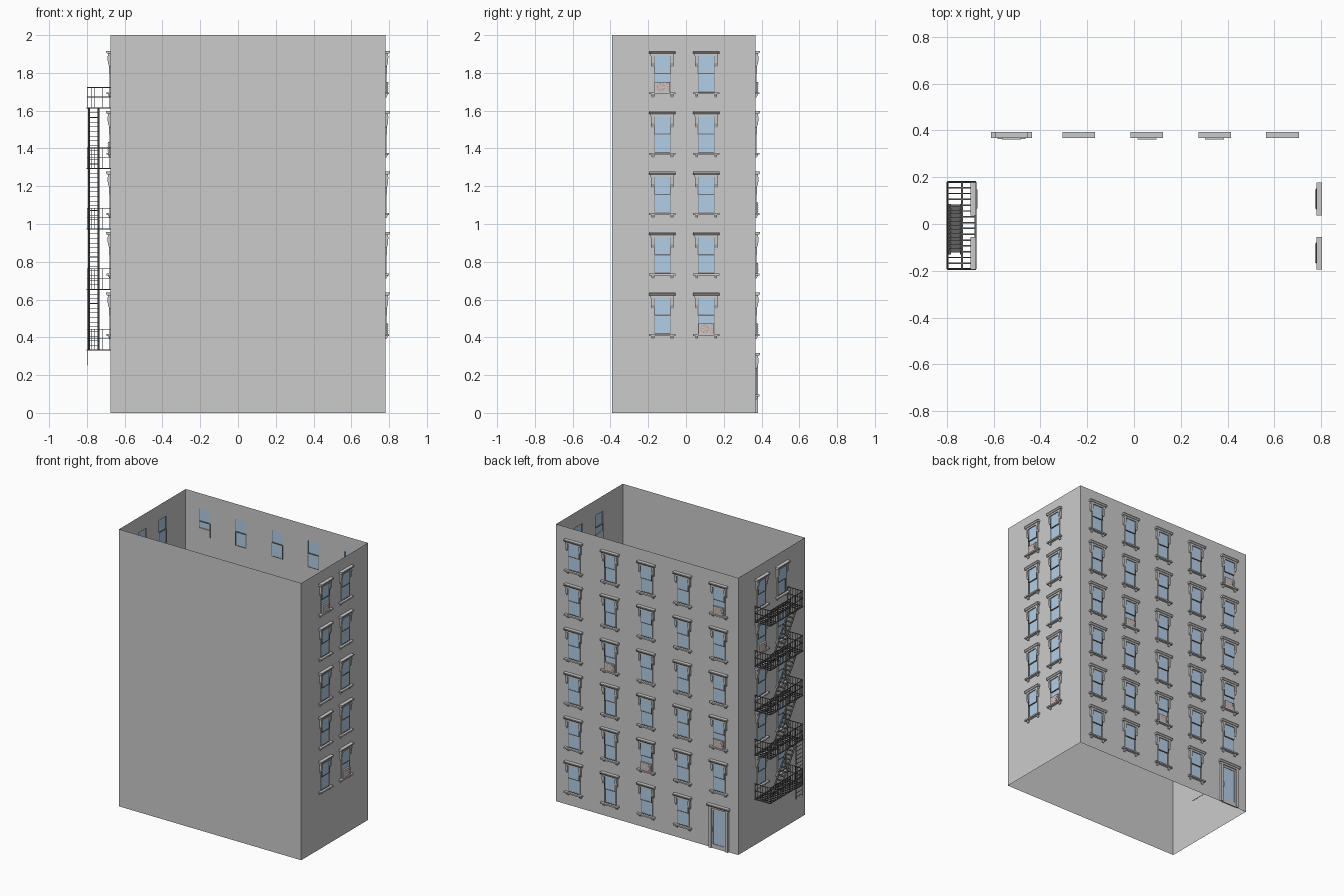
import bpy, bmesh
from math import radians, cos, sin, pi
from mathutils import Matrix, Vector

if "Cube" in bpy.data.objects:
    bpy.data.objects.remove(bpy.data.objects["Cube"])

X0, X1, Y0, Y1, H = -0.675, 0.78, -0.393, 0.368, 2.0
parts = {}


def part(name):
    return parts.setdefault(name, bmesh.new())


def box(name, M, u0, u1, n0, n1, z0, z1):
    S = Matrix.Diagonal((u1 - u0, n1 - n0, z1 - z0, 1))
    T = Matrix.Translation(((u0 + u1) / 2, (n0 + n1) / 2, (z0 + z1) / 2))
    bmesh.ops.create_cube(part(name), size=1, matrix=M @ T @ S)


def prism(name, M, u0, u1, profile):
    # side profile in (outward, up), extruded along the wall
    bm = part(name)
    a, b = [[bm.verts.new(M @ Vector((u, n, z))) for n, z in profile] for u in (u0, u1)]
    k = len(profile)
    bm.faces.new(a)
    bm.faces.new(b[::-1])
    for i in range(k):
        bm.faces.new((a[i], b[i], b[(i + 1) % k], a[(i + 1) % k]))


def beam(name, p, q, w=0.003, d=None):
    p, q = Vector(p), Vector(q)
    v = q - p
    R = v.to_track_quat('Z', 'X').to_matrix().to_4x4()
    S = Matrix.Diagonal((w, d or w, v.length, 1))
    bmesh.ops.create_cube(part(name), size=1,
                          matrix=Matrix.Translation((p + q) / 2) @ R @ S)


def wall(name, M, u0, u1, holes):
    # flat sheet with rectangular openings
    us = sorted({u0, u1} | {h[i] for h in holes for i in (0, 1)})
    zs = sorted({0, H} | {h[i] for h in holes for i in (2, 3)})
    bm = part(name)
    g = [[bm.verts.new(M @ Vector((u, 0, z))) for z in zs] for u in us]
    for i in range(len(us) - 1):
        for j in range(len(zs) - 1):
            cu, cz = (us[i] + us[i + 1]) / 2, (zs[j] + zs[j + 1]) / 2
            if not any(h[0] < cu < h[1] and h[2] < cz < h[3] for h in holes):
                bm.faces.new((g[i][j], g[i][j + 1], g[i + 1][j + 1], g[i + 1][j]))


def sash(M, hw, z0, z1, n, w=0.005):
    for s in (-1, 1):
        a, b = sorted((s * hw, s * (hw - w)))
        box("window_sashes", M, a, b, n, n + 0.005, z0, z1)
    box("window_sashes", M, -hw + w, hw - w, n, n + 0.005, z0, z0 + w)
    box("window_sashes", M, -hw + w, hw - w, n, n + 0.005, z1 - w, z1)
    box("window_glass", M, -hw + w, hw - w, n + 0.002, n + 0.003, z0 + w, z1 - w)


def crown(M, hw, z):
    # stepped lintel
    prism("lintels", M, -hw, hw, [(0, z - 0.015), (0.018, z - 0.015), (0.025, z - 0.006),
                                  (0.025, z), (0, z)])
    box("lintels", M, -hw + 0.008, hw - 0.008, 0, 0.014, z - 0.028, z - 0.015)


def window(M):
    sash(M, 0.045, 0.098, 0.197, 0.004)
    sash(M, 0.045, 0, 0.102, -0.001)
    crown(M, 0.07, 0.22)
    box("sills", M, -0.07, 0.07, 0, 0.02, -0.010, 0)
    for s in (-1, 1):
        # consoles, jambs and sill feet
        a, b = sorted((s * 0.043, s * 0.06))
        prism("lintel_brackets", M, a, b, [(0, 0.135), (0.006, 0.135), (0.014, 0.155),
                                           (0.016, 0.193), (0, 0.193)])
        a, b = sorted((s * 0.043, s * 0.049))
        box("window_jambs", M, a, b, 0, 0.006, 0, 0.135)
        a, b = sorted((s * 0.043, s * 0.058))
        prism("sill_feet", M, a, b, [(0, -0.026), (0.005, -0.026), (0.014, -0.010), (0, -0.010)])


def air_conditioner(M):
    box("air_conditioners", M, -0.041, 0.041, -0.006, 0.014, 0, 0.056)
    for k in range(5):
        z = 0.008 + k * 0.01
        box("cooler_vents", M, -0.037, -0.018, 0.014, 0.0155, z, z + 0.003)
    # fan ring, blades and hub
    C, n = Vector((0.008, 0.0155, 0.028)), 16
    bm = part("cooler_fans")
    ring = [[bm.verts.new(M @ (C + Vector((r * cos(2 * pi * i / n), 0, r * sin(2 * pi * i / n)))))
             for i in range(n)] for r in (0.019, 0.023)]
    for i in range(n):
        j = (i + 1) % n
        bm.faces.new((ring[0][i], ring[0][j], ring[1][j], ring[1][i]))
    for i in range(5):
        t = 2 * pi * i / 5
        bm.faces.new([bm.verts.new(M @ (C + Vector((r * cos(t + o), 0, r * sin(t + o)))))
                      for r, o in ((0.003, 0), (0.018, -0.2), (0.018, 0.3))])


def facade(name, M, u0, u1, cols, rows, coolers, door=None):
    holes = []
    for c, u in enumerate(cols):
        for r in range(rows):
            z = 1.697 - 0.32 * r
            if (c, r) == door:
                holes.append((u - 0.06, u + 0.06, 0, 0.288))
                continue
            W = M @ Matrix.Translation((u, 0, z))
            holes.append((u - 0.045, u + 0.045, z, z + 0.197))
            window(W)
            if (c, r) in coolers:
                air_conditioner(W)
    wall(name, M, u0, u1, holes)


# walls: local x runs along the wall, local y points outward
back = Matrix.Translation((0, Y1, 0))
right = Matrix.Translation((X1, 0, 0)) @ Matrix.Rotation(radians(-90), 4, 'Z')
left = Matrix.Translation((X0, 0, 0)) @ Matrix.Rotation(radians(90), 4, 'Z')
front = Matrix.Translation((0, Y0, 0)) @ Matrix.Rotation(radians(180), 4, 'Z')
facade("back_wall", back, X0, X1, [-0.524, -0.236, 0.055, 0.345, 0.635], 6,
       {(0, 0), (0, 3), (2, 4), (3, 2)}, door=(0, 5))
facade("right_wall", right, -Y1, -Y0, [-0.107, 0.125], 5, {(1, 0), (0, 4)})
facade("left_wall", left, Y0, Y1, [-0.125, 0.107], 5, {(1, 1)})
wall("front_wall", front, -X1, -X0, [])

# street door
D = back @ Matrix.Translation((-0.524, 0, 0))
crown(D, 0.087, 0.316)
for s in (-1, 1):
    a, b = sorted((s * 0.058, s * 0.076))
    box("door_jambs", D, a, b, 0, 0.014, 0, 0.288)
    a, b = sorted((s * 0.046, s * 0.06))
    box("door_frame", D, a, b, -0.004, 0.006, 0, 0.288)
box("door_frame", D, -0.046, 0.046, -0.004, 0.006, 0, 0.03)
box("door_frame", D, -0.046, 0.046, -0.004, 0.006, 0.274, 0.288)
box("door_glass", D, -0.046, 0.046, 0, 0.002, 0.03, 0.274)
box("door_handle", D, 0.049, 0.054, 0.006, 0.014, 0.12, 0.155)

# fire escape
XO, XI, YA, YB = -0.798, X0, -0.193, 0.18
SA, SB, SX = -0.13, 0.085, -0.735
I = Matrix.Identity(4)
for k in range(5):
    z = 0.333 + 0.32 * k
    # platform edges and slats, with a hatch over the stair
    for y in (YA, YB):
        beam("escape_platforms", (XO, y, z), (XI, y, z), 0.005, 0.008)
    for x in (XO, SX, XI - 0.003):
        beam("escape_platforms", (x, YA, z), (x, YB, z), 0.005, 0.008)
    for i in range(1, 15):
        y = YA + (YB - YA) * i / 15
        hatch = k > 0 and SA < y < SB
        box("escape_platforms", I, SX if hatch else XO, XI, y - 0.003, y + 0.003, z - 0.002, z + 0.002)
    # railings
    for h in (0.06, 0.11):
        beam("escape_railings", (XO, YA, z + h), (XO, YB, z + h), 0.004)
        for y in (YA, YB):
            beam("escape_railings", (XO, y, z + h), (XI, y, z + h), 0.004)
    for i in range(20):
        y = YA + (YB - YA) * i / 19
        beam("escape_railings", (XO, y, z), (XO, y, z + 0.11), 0.0025)
    for i in range(1, 7):
        x = XO + (XI - XO) * i / 6.2
        for y in (YA, YB):
            beam("escape_railings", (x, y, z), (x, y, z + 0.11), 0.0025)
    # stair flight up to the next platform
    if k < 4:
        for x in (-0.789, -0.739):
            beam("escape_stairs", (x, SB, z), (x, SA, z + 0.32), 0.003, 0.012)
        for i in range(1, 13):
            t = i / 13
            y, zz = SB + (SA - SB) * t, z + 0.32 * t
            box("escape_stairs", I, -0.789, -0.739, y - 0.009, y + 0.009, zz - 0.0015, zz + 0.0015)

# drop ladder
for y in (-0.185, -0.115):
    beam("drop_ladder", (-0.7985, y, 0.25), (-0.7985, y, 0.695), 0.004)
for i in range(15):
    z = 0.265 + i * 0.03
    beam("drop_ladder", (-0.7985, -0.185, z), (-0.7985, -0.115, z), 0.003)

# objects and colours
colours = {"glass": (0.45, 0.62, 0.8, 1), "fans": (0.6, 0.35, 0.32, 1),
           "vents": (0.6, 0.35, 0.32, 1), "escape": (0.12, 0.12, 0.12, 1),
           "ladder": (0.12, 0.12, 0.12, 1), "sashes": (0.2, 0.18, 0.17, 1)}
mats = {}
for key, c in colours.items():
    mats[key] = bpy.data.materials.new(key)
    mats[key].diffuse_color = c
for name, bm in parts.items():
    if not name.endswith("_wall") and name != "cooler_fans":
        bmesh.ops.recalc_face_normals(bm, faces=bm.faces[:])
    me = bpy.data.meshes.new(name)
    bm.to_mesh(me)
    bm.free()
    for key in mats:
        if key in name:
            me.materials.append(mats[key])
    bpy.context.collection.objects.link(bpy.data.objects.new(name, me))

for m in bpy.data.materials:
    if m.users and not m.is_grease_pencil:
        m.use_nodes = True
        m.node_tree.nodes["Principled BSDF"].inputs["Base Color"].default_value = m.diffuse_color
